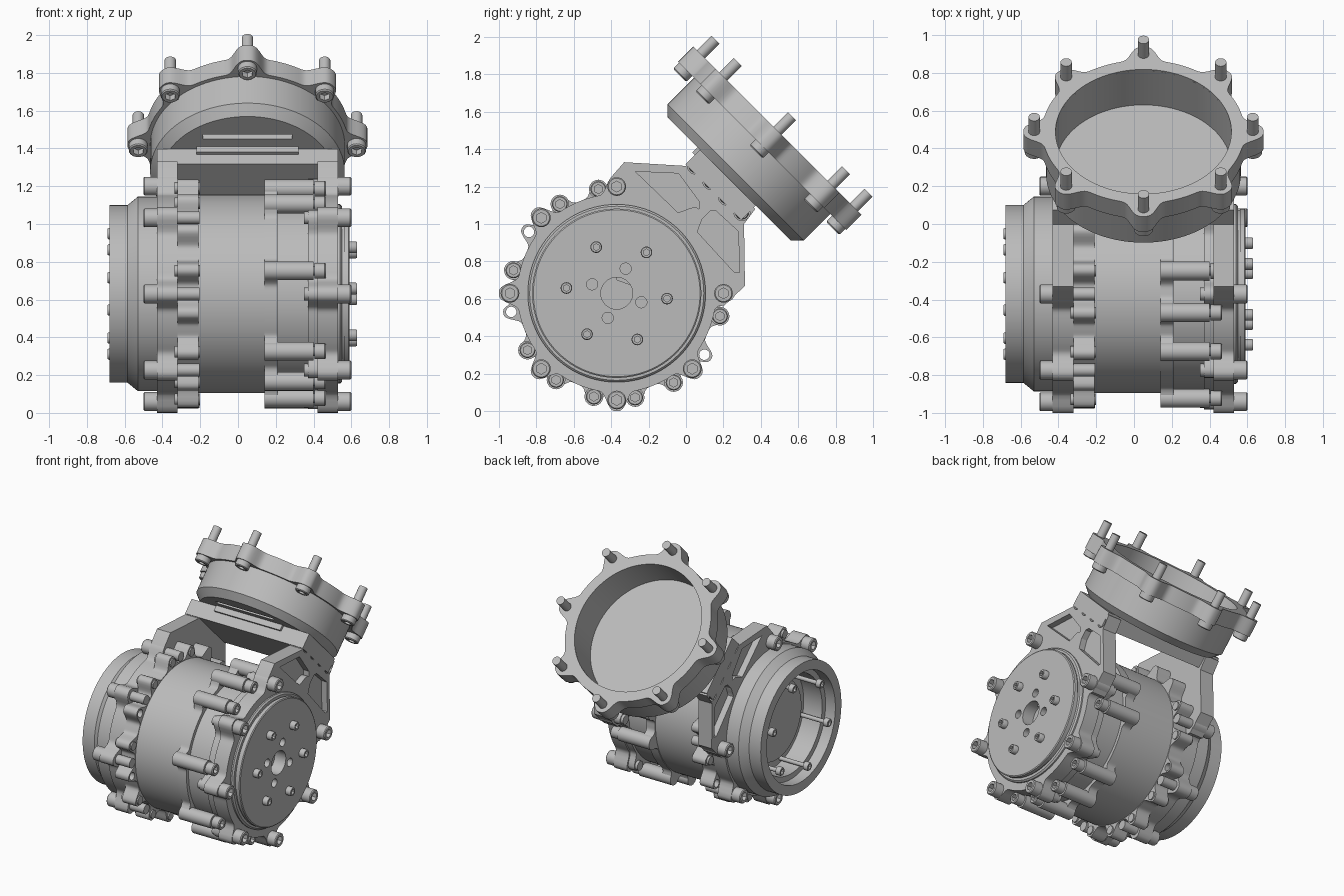
import bpy, bmesh
from math import cos, sin, pi, radians, sqrt, exp
from mathutils import Matrix, Vector

if "Cube" in bpy.data.objects:
    bpy.data.objects.remove(bpy.data.objects["Cube"])

grey = bpy.data.materials.new("machined grey")
grey.use_nodes = True
grey.diffuse_color = (0.5, 0.5, 0.5, 1)
grey.node_tree.nodes["Principled BSDF"].inputs["Base Color"].default_value = (0.5, 0.5, 0.5, 1)


def frame(xa, ya, za, origin):
    m = Matrix((xa, ya, za)).transposed().to_4x4()
    m.translation = origin
    return m


# Working frames: local z is the axis of each part
S = 1 / sqrt(2)
SIDE = frame((0, 1, 0), (0, 0, 1), (1, 0, 0), (0, 0, 0))
DRUM = frame((0, 1, 0), (0, 0, 1), (1, 0, 0), (0, -0.37, 0.63))
CUP = frame((1, 0, 0), (0, S, -S), (0, S, S), (0.05, -0.505, 0.505))


def finish(name, bm, mat):
    bmesh.ops.recalc_face_normals(bm, faces=bm.faces)
    for f in bm.faces:
        f.smooth = True
    me = bpy.data.meshes.new(name)
    bm.to_mesh(me)
    bm.free()
    me.transform(mat)
    me.materials.append(grey)
    me.set_sharp_from_angle(angle=radians(32))
    ob = bpy.data.objects.new(name, me)
    bpy.context.collection.objects.link(ob)
    return ob


def revolve(name, prof, mat, n=96, closed=False, at=(0, 0)):
    """Spin (axial, radius) pairs; a radius may be a function of the angle."""
    bm = bmesh.new()
    rings = []
    for z, r in prof:
        ring = []
        for i in range(n):
            t = 2 * pi * i / n
            q = r(t) if callable(r) else r
            ring.append(bm.verts.new((at[0] + q * cos(t), at[1] + q * sin(t), z)))
        rings.append(ring)
    pairs = list(zip(rings, rings[1:]))
    if closed:
        pairs.append((rings[-1], rings[0]))
    else:
        bm.faces.new(rings[0])
        bm.faces.new(rings[-1])
    for a, b in pairs:
        for i in range(n):
            j = (i + 1) % n
            bm.faces.new((a[i], a[j], b[j], b[i]))
    return finish(name, bm, mat)


def prism(name, pts, z0, z1, mat):
    bm = bmesh.new()
    f = bm.faces.new([bm.verts.new((x, y, z0)) for x, y in pts])
    up = bmesh.ops.extrude_face_region(bm, geom=[f])["geom"]
    bmesh.ops.translate(bm, verts=[v for v in up if isinstance(v, bmesh.types.BMVert)],
                        vec=Vector((0, 0, z1 - z0)))
    return finish(name, bm, mat)


def rod(name, at, r, z0, z1, mat, n=20):
    return revolve(name, [(z0, r), (z1, r)], mat, n, at=at)


def polar(deg, rad):
    return (rad * cos(radians(deg)), rad * sin(radians(deg)))


def lobes(base, height, width, angles):
    """Radius function with rounded lugs at the given angles."""
    def r(t):
        best = 0
        for a in angles:
            d = abs((t - radians(a) + pi) % (2 * pi) - pi)
            best = max(best, exp(-(d / width) ** 3))
        return base + height * best
    return r


def bolt(name, at, head, tip, mat, hr=0.048, sr=0.03, hl=0.07):
    """Cap screw with a hexagonal socket; head and tip are axial positions."""
    s = 1 if tip > head else -1
    hexagon = lambda t: hr * 0.5 / cos((t + pi / 6) % (pi / 3) - pi / 6)
    prof = [(head + s * hl * 0.6, hexagon), (head, hexagon), (head, hr * 0.88),
            (head + s * 0.006, hr), (head + s * hl, hr), (head + s * hl, sr), (tip, sr)]
    return revolve(name, prof, mat, 24, at=at)


def cut(ob, cutters):
    for c in cutters:
        m = ob.modifiers.new("cut", 'BOOLEAN')
        m.operation, m.solver, m.object = 'DIFFERENCE', 'EXACT', c
    dg = bpy.context.evaluated_depsgraph_get()
    me = bpy.data.meshes.new_from_object(ob.evaluated_get(dg))
    ob.modifiers.clear()
    ob.data = me
    me.set_sharp_from_angle(angle=radians(32))
    for c in cutters:
        bpy.data.objects.remove(c)


MAIN = [45 * k for k in range(8)]
FINE = [10 + 22.5 * k for k in range(16)]
OPEN = [145, 190, 325]
LUGS = [a for a in FINE if a not in OPEN + [32.5, 55]]

# Motor housing, open on its right end
revolve("motor_housing", [
    (-0.45, 0.36), (-0.6, 0.36), (-0.6, 0.4), (-0.68, 0.4), (-0.68, 0.47), (-0.585, 0.47),
    (-0.53, 0.515), (-0.32, 0.515), (-0.32, 0.525), (0.14, 0.525), (0.14, 0.53),
    (0.21, 0.53), (0.21, 0.505), (0.5, 0.505)], DRUM, 128)
revolve("rotor_disc", [(-0.46, 0.29), (-0.48, 0.29)], DRUM, 64)
for k in range(6):
    bolt("rotor_screw", polar(15 + 60 * k, 0.33), -0.69, -0.44, DRUM, 0.03, 0.015, 0.035)

# Scalloped flange with open screw holes
scallop = lobes(0.53, 0.085, 0.085, FINE)
flange = revolve("scalloped_flange", [(-0.32, scallop), (-0.21, scallop),
                                      (-0.21, 0.45), (-0.32, 0.45)], DRUM, 360, True)
cut(flange, [rod("hole_cutter", polar(a, 0.572), 0.028, -0.4, -0.1, DRUM) for a in OPEN])

# Gearbox collar with long lugs
collar = lobes(0.53, 0.08, 0.09, LUGS)
revolve("gearbox_collar", [(0.14, collar), (0.21, collar), (0.21, 0.45), (0.14, 0.45)],
        DRUM, 300, True)
for a in LUGS:
    rod("gearbox_lug", polar(a, 0.565), 0.05, 0.14, 0.4, DRUM, 24)
    bolt("lug_screw", polar(a, 0.565), 0.465, 0.3, DRUM, 0.042, 0.025, 0.06)
    rod("flange_screw_tip", polar(a, 0.57), 0.03, -0.335, -0.2, DRUM)
backing = lobes(0.52, 0.09, 0.1, MAIN)
revolve("backing_flange", [(0.37, backing), (0.42, backing), (0.42, 0.45), (0.37, 0.45)],
        DRUM, 240, True)

# Bracket side plates: lugged ring plus arm with pockets
ARM = [(-0.37, 0.7), (-0.46, 1.13), (-0.40, 1.25), (-0.33, 1.33), (0, 1.31), (0.06, 1.38),
       (0.37, 1.08), (0.31, 1.0), (0.315, 0.67), (0.2, 0.56), (-0.1, 0.6)]
POCKETS = [[(-0.27, 1.28), (-0.04, 1.27), (0.07, 1.12), (0.07, 1.08), (-0.01, 1.03)],
           [(0.04, 0.98), (0.13, 1.07), (0.16, 1.07), (0.28, 0.96), (0.285, 0.74), (0.26, 0.74)]]
lug_ring = lobes(0.53, 0.1, 0.105, MAIN)
for side, x0, x1, out in (("left", 0.42, 0.53, 1), ("right", -0.43, -0.32, -1)):
    revolve(side + "_mount_ring", [(x0, lug_ring), (x1, lug_ring), (x1, 0.44), (x0, 0.44)],
            DRUM, 240, True)
    arm = prism(side + "_bracket_arm", ARM, x0, x1, SIDE)
    face = x1 if out > 0 else x0
    lo, hi = sorted((face - out * 0.045, face + out * 0.1))
    cutters = [prism("pocket_cutter", p, lo, hi, SIDE) for p in POCKETS]
    cutters.append(rod("hole_cutter", (0.03, 1.04), 0.033, x0 - 0.1, x1 + 0.1, SIDE))
    for k in range(4):
        at = (0.05 + 0.083 * k, 1.31 - 0.083 * k)
        cutters.append(rod("hole_cutter", at, 0.043, lo, hi, SIDE))
        bolt("arm_screw", at, face - out * 0.02, face - out * 0.08, SIDE, 0.036, 0.02, 0.04)
    cut(arm, cutters)
    for a in MAIN:
        if a != 45:
            bolt(side + "_mount_bolt", polar(a, 0.57), face + out * 0.07,
                 0.35 if out > 0 else -0.205, DRUM, 0.05, 0.034)

# Cross plate joining the arms below the cup
prism("cross_plate", [(-0.48, -0.22), (0.48, -0.22), (0.48, 0.2), (-0.48, 0.2)], 0.93, 1.04, CUP)
prism("cross_plate_lip", [(-0.27, -0.24), (0.27, -0.24), (0.27, 0), (-0.27, 0)], 1.0, 1.045, CUP)

# Output disc with centre bore, dowel holes and screws
disc = revolve("output_disc", [(0.45, 0.475), (0.54, 0.475), (0.55, 0.465), (0.55, 0.445),
                               (0.56, 0.445), (0.56, 0.452), (0.585, 0.452), (0.59, 0.445)], DRUM)
cut(disc, [rod("bore_cutter", (0, 0), 0.085, 0.47, 0.7, DRUM, 32)] +
    [rod("dowel_cutter", polar(70 + 90 * k, 0.14), 0.03, 0.52, 0.7, DRUM) for k in range(4)])
for k in range(6):
    bolt("output_screw", polar(54 + 60 * k, 0.27), 0.63, 0.55, DRUM, 0.031, 0.02, 0.045)

# Tilted cup with a slot in its base
cup = revolve("cup", [(1.04, 0.465), (1.09, 0.515), (1.395, 0.515),
                      (1.395, 0.465), (1.14, 0.465)], CUP, 128)
cut(cup, [prism("slot_cutter", [(-0.235, -0.33), (0.235, -0.33), (0.235, -0.295), (-0.235, -0.295)],
                1.0, 1.09, CUP)])
rim = lobes(0.535, 0.1, 0.13, MAIN)
revolve("cup_rim", [(1.29, rim), (1.405, rim), (1.405, 0.465), (1.29, 0.465)], CUP, 320, True)
for a in MAIN:
    bolt("cup_bolt", polar(a, 0.578), 1.245, 1.515, CUP, 0.05, 0.03, 0.06)
